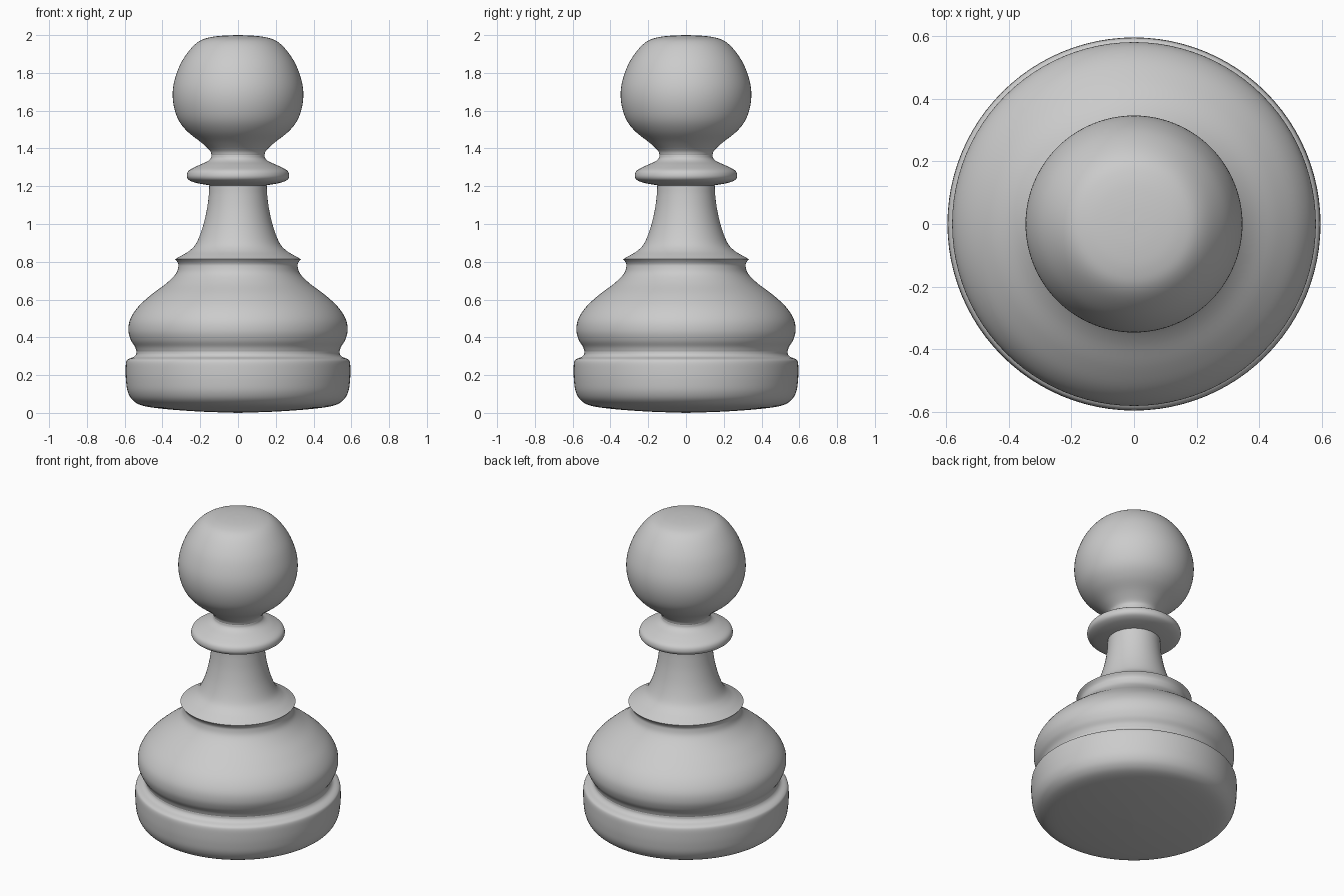
import bpy
import bmesh
import math
from mathutils import Vector

if "Cube" in bpy.data.objects:
    bpy.data.objects.remove(bpy.data.objects["Cube"])

SIDES = 96
STEPS = 5


def smooth_profile(points):
    """Catmull-Rom curve through (radius, height) points."""
    p = [Vector(q) for q in points]
    p = [2 * p[0] - p[1]] + p + [2 * p[-1] - p[-2]]
    out = []
    for i in range(1, len(p) - 2):
        a, b, c, d = p[i - 1:i + 3]
        for s in range(STEPS):
            t = s / STEPS
            out.append(0.5 * (2 * b + (c - a) * t + (2 * a - 5 * b + 4 * c - d) * t * t
                              + (3 * b - a - 3 * c + d) * t ** 3))
    return out + [p[-2]]


def lathe(name, points):
    bm = bmesh.new()
    verts = [bm.verts.new((max(r, 0), 0, z)) for r, z in smooth_profile(points)]
    edges = [bm.edges.new(pair) for pair in zip(verts, verts[1:])]
    bmesh.ops.spin(bm, geom=verts + edges, cent=(0, 0, 0), axis=(0, 0, 1),
                   angle=2 * math.pi, steps=SIDES, use_duplicate=False)
    bmesh.ops.remove_doubles(bm, verts=bm.verts[:], dist=0.0002)
    bmesh.ops.recalc_face_normals(bm, faces=bm.faces[:])
    # profiles run upward, so outward faces point away from the axis overall
    if sum(f.normal.dot(Vector((f.calc_center_median().x, f.calc_center_median().y, 0)))
           * f.calc_area() for f in bm.faces) < 0:
        bmesh.ops.reverse_faces(bm, faces=bm.faces[:])
    mesh = bpy.data.meshes.new(name)
    bm.to_mesh(mesh)
    bm.free()
    obj = bpy.data.objects.new(name, mesh)
    bpy.context.collection.objects.link(obj)
    bpy.ops.object.select_all(action='DESELECT')
    obj.select_set(True)
    bpy.context.view_layer.objects.active = obj
    bpy.ops.object.shade_smooth_by_angle(angle=math.radians(50))


# Foot disc with slightly domed underside
lathe("base", [(0, 0), (0.2, 0.007), (0.38, 0.02), (0.5, 0.037), (0.555, 0.065),
               (0.583, 0.11), (0.593, 0.17), (0.595, 0.23), (0.592, 0.27),
               (0.58, 0.285), (0.553, 0.296), (0.54, 0.31), (0.537, 0.325)])

# Wide rounded body up to the flared rim
lathe("belly", [(0.537, 0.325), (0.546, 0.35), (0.567, 0.385), (0.58, 0.435), (0.571, 0.495),
                (0.53, 0.56), (0.46, 0.625), (0.38, 0.685), (0.33, 0.735),
                (0.316, 0.775), (0.319, 0.795), (0.333, 0.814)])

# Tapering stem
lathe("stem", [(0.333, 0.814), (0.3, 0.832), (0.255, 0.86), (0.22, 0.9), (0.188, 0.98),
               (0.166, 1.07), (0.155, 1.15), (0.152, 1.205)])

# Collar ring under the head
lathe("collar", [(0.152, 1.205), (0.2, 1.213), (0.24, 1.223), (0.265, 1.238), (0.271, 1.26),
                 (0.258, 1.285), (0.21, 1.31), (0.165, 1.33), (0.145, 1.347), (0.14, 1.365)])

# Round head
lathe("head", [(0.14, 1.365), (0.15, 1.39), (0.195, 1.432), (0.265, 1.487), (0.312, 1.545),
               (0.338, 1.615), (0.346, 1.69), (0.335, 1.765), (0.303, 1.85),
               (0.255, 1.922), (0.205, 1.968), (0.15, 1.988), (0.08, 1.997), (0, 2.0)])
